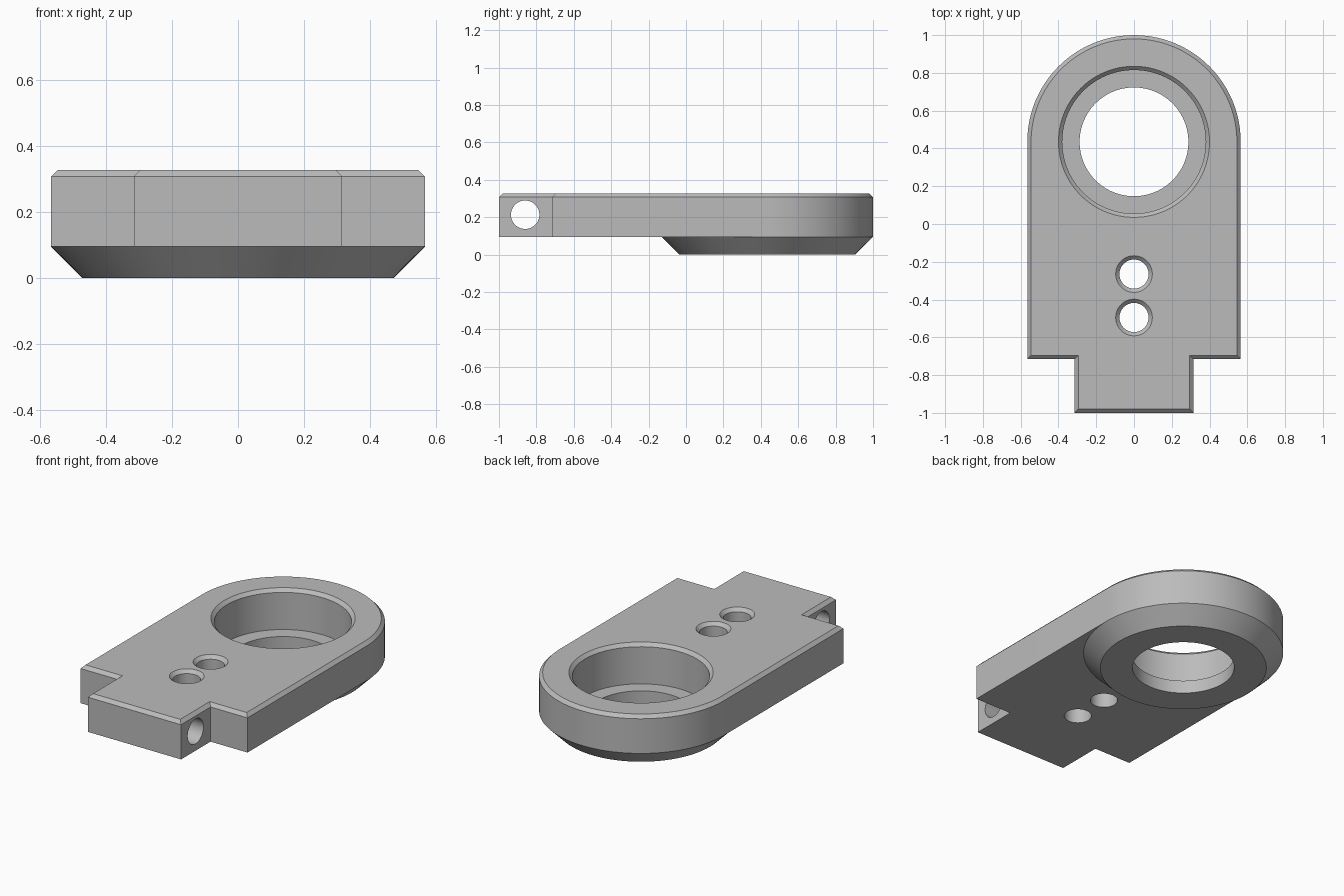
import bpy, bmesh, math
from mathutils import Matrix, Vector

cube = bpy.data.objects.get("Cube")
if cube:
    bpy.data.objects.remove(cube, do_unlink=True)

SEG = 96
EYE_Y, RADIUS = 0.435, 0.565           # rounded end
BOTTOM, TOP, CHAMFER = 0.095, 0.327, 0.02
BORE, THROUGH, LEDGE = 0.38, 0.288, 0.08

metal = bpy.data.materials.new("plain grey")
metal.use_nodes = True
grey = (0.5, 0.5, 0.5, 1)
metal.diffuse_color = grey
metal.node_tree.nodes["Principled BSDF"].inputs["Base Color"].default_value = grey


def loft(name, rings, closed=False, matrix=None):
    """Skin equal-length rings; cap the ends or wrap round to the first."""
    bm = bmesh.new()
    loops = [[bm.verts.new(p) for p in ring] for ring in rings]
    pairs = list(zip(loops, loops[1:]))
    if closed:
        pairs.append((loops[-1], loops[0]))
    else:
        bm.faces.new(loops[0])
        bm.faces.new(loops[-1])
    for a, b in pairs:
        n = len(a)
        for i in range(n):
            j = (i + 1) % n
            bm.faces.new((a[i], a[j], b[j], b[i]))
    if matrix:
        bm.transform(matrix)
    bmesh.ops.recalc_face_normals(bm, faces=bm.faces)
    mesh = bpy.data.meshes.new(name)
    bm.to_mesh(mesh)
    bm.free()
    mesh.materials.append(metal)
    obj = bpy.data.objects.new(name, mesh)
    bpy.context.collection.objects.link(obj)
    return obj


def circle(r, z):
    return [Vector((r * math.cos(a), r * math.sin(a), z))
            for a in (2 * math.pi * i / SEG for i in range(SEG))]


def lathe(name, profile, closed=False, matrix=None):
    return loft(name, [circle(r, z) for r, z in profile], closed, matrix)


def outline(d, z):
    """Plate outline with a round back and a narrow front tab, inset by d."""
    half, tab, shoulder = RADIUS - d, 0.315 - d, -0.715 + d
    pts = [(half * math.cos(math.pi * i / (SEG // 2)),
            EYE_Y + half * math.sin(math.pi * i / (SEG // 2)))
           for i in range(SEG // 2 + 1)]
    pts += [(-half, shoulder), (-tab, shoulder), (-tab, -1 + d),
            (tab, -1 + d), (tab, shoulder), (half, shoulder)]
    return [Vector((x, y, z)) for x, y in pts]


def cut(target, cutter):
    mod = target.modifiers.new("cut", 'BOOLEAN')
    mod.operation, mod.solver, mod.object = 'DIFFERENCE', 'EXACT', cutter
    dg = bpy.context.evaluated_depsgraph_get()
    mesh = bpy.data.meshes.new_from_object(target.evaluated_get(dg))
    target.modifiers.remove(mod)
    target.data = mesh
    bpy.data.objects.remove(cutter, do_unlink=True)


# Plate with chamfered top edge
plate = loft("mounting_plate", [outline(0, BOTTOM), outline(0, TOP - CHAMFER),
                                outline(CHAMFER, TOP)])

# Vertical holes: large bore and two screw holes, each with a chamfered rim
for y, r in ((EYE_Y, BORE), (-0.265, 0.077), (-0.495, 0.077)):
    cut(plate, lathe("hole_cutter",
                     [(r, -0.1), (r, TOP - CHAMFER), (r + 2 * CHAMFER, TOP + CHAMFER)],
                     matrix=Matrix.Translation((0, y, 0))))

# Cross pin hole through the tab
cut(plate, lathe("pin_cutter", [(0.076, -0.45), (0.076, 0.45)],
                 matrix=Matrix.Translation((0, -0.86, 0.213))
                 @ Matrix.Rotation(math.pi / 2, 4, 'Y')))

# Tapered boss under the bore, with the inner ledge
boss = lathe("tapered_boss",
             [(THROUGH, 0), (0.47, 0), (RADIUS, BOTTOM), (BORE, BOTTOM),
              (BORE, LEDGE), (THROUGH, LEDGE)],
             closed=True, matrix=Matrix.Translation((0, EYE_Y, 0)))

# Smooth the round walls and keep the edges crisp
bpy.ops.object.select_all(action='DESELECT')
for obj in (plate, boss):
    obj.select_set(True)
bpy.context.view_layer.objects.active = plate
bpy.ops.object.shade_smooth_by_angle(angle=math.radians(30))
